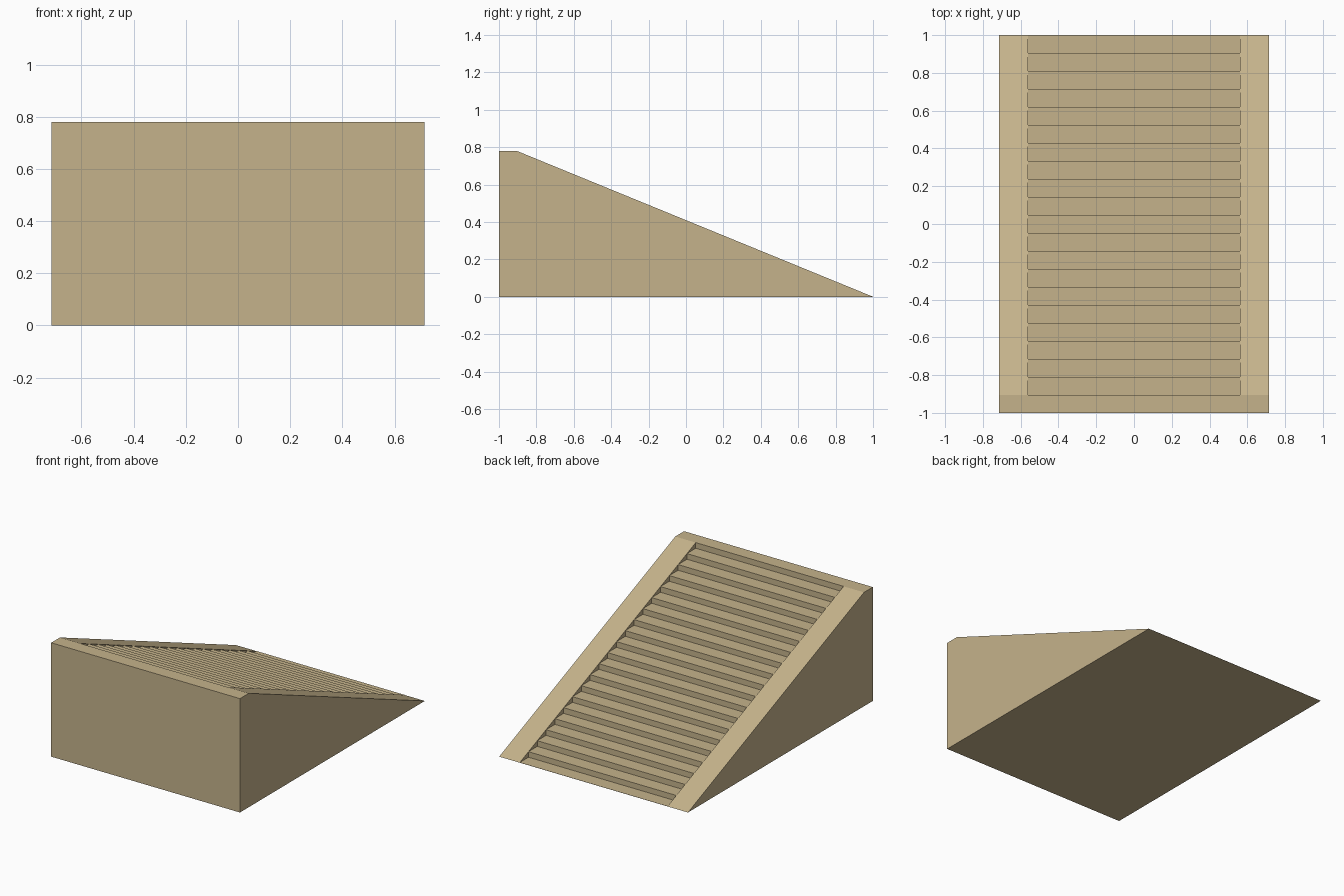
import bpy, bmesh

if "Cube" in bpy.data.objects:
    bpy.data.objects.remove(bpy.data.objects["Cube"])

STEPS = 20
HALF_W, INNER = 0.715, 0.56
TOP_Z, TOP_Y = 0.78, -0.905
RUN, RISE = (1 - TOP_Y) / STEPS, TOP_Z / STEPS

stone = bpy.data.materials.new("sandstone")
stone.diffuse_color = (0.56, 0.45, 0.26, 1)
stone.use_nodes = True
stone.node_tree.nodes["Principled BSDF"].inputs["Base Color"].default_value = stone.diffuse_color


def extrude_x(name, profile, x0, x1):
    """Solid from a (y, z) profile swept between x0 and x1."""
    bm = bmesh.new()
    face = bm.faces.new([bm.verts.new((x0, y, z)) for y, z in profile])
    ext = bmesh.ops.extrude_face_region(bm, geom=[face])
    verts = [v for v in ext["geom"] if isinstance(v, bmesh.types.BMVert)]
    bmesh.ops.translate(bm, verts=verts, vec=(x1 - x0, 0, 0))
    bmesh.ops.recalc_face_normals(bm, faces=bm.faces)
    mesh = bpy.data.meshes.new(name)
    bm.to_mesh(mesh)
    bm.free()
    mesh.materials.append(stone)
    obj = bpy.data.objects.new(name, mesh)
    bpy.context.collection.objects.link(obj)
    return obj


# sloped side walls with a short flat top
wall = [(-1, 0), (1, 0), (TOP_Y, TOP_Z), (-1, TOP_Z)]
extrude_x("left_side_wall", wall, -HALF_W, -INNER)
extrude_x("right_side_wall", wall, INNER, HALF_W)

# stair flight: the step noses touch the slope of the walls
stairs = [(-1, 0), (1 - RUN, 0)]
for i in range(1, STEPS + 1):
    y = 1 - RUN * i
    stairs.append((y, RISE * i))
    if i < STEPS:
        stairs.append((y - RUN, RISE * i))
stairs.append((-1, TOP_Z))
extrude_x("stair_flight", stairs, -INNER, INNER)

# thin ground slab in front of the first step
slab = [(1 - RUN, 0), (1, 0), (1, 0.001), (1 - RUN, 0.001)]
extrude_x("bottom_slab", slab, -INNER, INNER)
